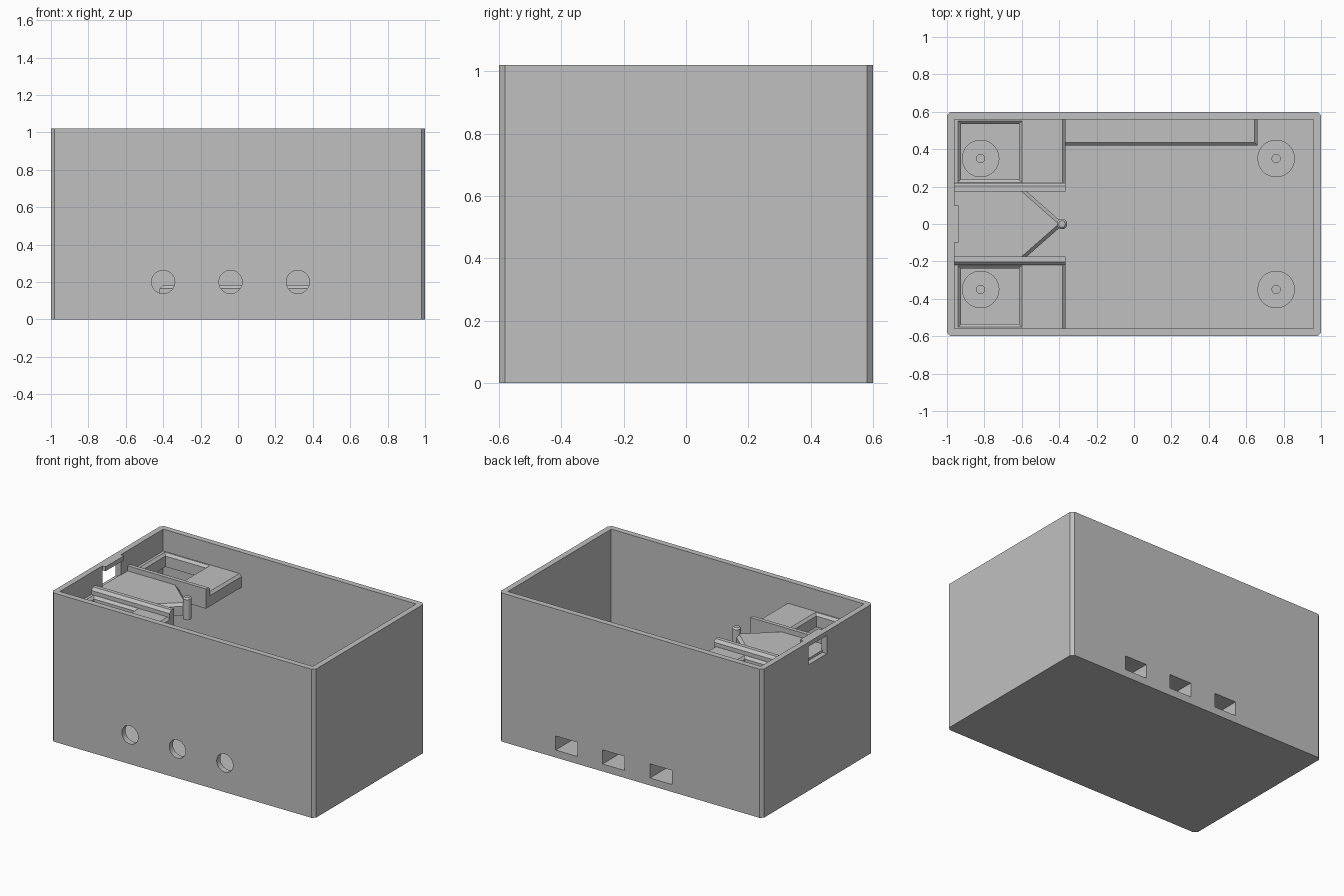
import bpy, bmesh, math
from mathutils import Vector, Matrix

if "Cube" in bpy.data.objects:
    bpy.data.objects.remove(bpy.data.objects["Cube"], do_unlink=True)

GREY = (0.53, 0.53, 0.53, 1)
grey = bpy.data.materials.new("plain_grey")
grey.use_nodes = True
grey.diffuse_color = GREY
grey.node_tree.nodes["Principled BSDF"].inputs["Base Color"].default_value = GREY


def finish(name, bm):
    bmesh.ops.recalc_face_normals(bm, faces=bm.faces)
    mesh = bpy.data.meshes.new(name)
    bm.to_mesh(mesh)
    bm.free()
    mesh.materials.append(grey)
    ob = bpy.data.objects.new(name, mesh)
    bpy.context.collection.objects.link(ob)
    return ob


def prism(name, outline, z0, z1):
    bm = bmesh.new()
    base = bm.faces.new([bm.verts.new((x, y, z0)) for x, y in outline])
    top = bmesh.ops.extrude_face_region(bm, geom=[base])["geom"]
    moved = [v for v in top if isinstance(v, bmesh.types.BMVert)]
    bmesh.ops.translate(bm, verts=moved, vec=(0, 0, z1 - z0))
    return finish(name, bm)


def box(name, x0, x1, y0, y1, z0, z1):
    return prism(name, [(x0, y0), (x1, y0), (x1, y1), (x0, y1)], z0, z1)


def cylinder(name, centre, radius, depth, axis="Z", sides=48):
    bm = bmesh.new()
    turn = Matrix.Rotation(math.pi / 2, 4, "X") if axis == "Y" else Matrix()
    bmesh.ops.create_cone(bm, cap_ends=True, segments=sides, radius1=radius,
                          radius2=radius, depth=depth,
                          matrix=Matrix.Translation(centre) @ turn)
    return finish(name, bm)


def cut(ob, cutters):
    """Subtract the cutters for good, leaving them in the scene to reuse."""
    for c in cutters:
        mod = ob.modifiers.new("cut", "BOOLEAN")
        mod.object, mod.operation, mod.solver = c, "DIFFERENCE", "EXACT"
    graph = bpy.context.evaluated_depsgraph_get()
    mesh = bpy.data.meshes.new_from_object(ob.evaluated_get(graph))
    ob.modifiers.clear()
    ob.data = mesh


def discard(cutters):
    for c in cutters:
        bpy.data.objects.remove(c, do_unlink=True)


def chamfer(ob, width, rule):
    """Bevel the sharp edges whose direction and midpoint satisfy the rule."""
    bm = bmesh.new()
    bm.from_mesh(ob.data)
    edges = []
    for e in bm.edges:
        a, b = (v.co for v in e.verts)
        if e.calc_face_angle(0) > 0.3 and rule((b - a).normalized(), (a + b) / 2):
            edges.append(e)
    bmesh.ops.bevel(bm, geom=edges, offset=width, segments=1, affect="EDGES")
    bm.to_mesh(ob.data)
    bm.free()


FLOOR, DECK, UNDER, RAIL = 0.05, 0.87, 0.78, 0.915

# Open case with chamfered upright corners
case = box("case", -1, 1, -0.6, 0.6, 0, 1.02)
chamfer(case, 0.02, lambda d, m: abs(d.z) > 0.9)

# Low block along the back wall
block = box("rear_block", -0.42, 0.66, 0.42, 0.57, FLOOR - 0.01, 0.18)
chamfer(block, 0.016, lambda d, m: m.z > 0.17 and m.y < 0.56)

# Openings: round at the front, square at the back, a window at the end
cavity = box("cavity", -0.96, 0.96, -0.56, 0.56, FLOOR, 1.2)
window = box("window", -1.1, -0.9, -0.1, 0.1, 0.865, 0.99)
rounds = [cylinder("round", (x, -0.6, 0.2), 0.062, 0.2, "Y") for x in (-0.4, -0.04, 0.32)]
squares = [box("square", x - 0.083, x + 0.083, 0.4, 0.7, FLOOR + 0.001, 0.148)
           for x in (-0.23, 0.13, 0.487)]
cut(case, [cavity, window] + rounds + squares)
cut(block, squares)
discard([cavity, window] + rounds + squares)

# Lip above the end window
box("window_lip", -0.965, -0.935, -0.1, 0.1, 0.99, 1.02)

# Round pads on the floor with a centre hole
for x in (-0.82, 0.76):
    for y in (-0.35, 0.35):
        pad = cylinder("floor_pad", (x, y, FLOOR + 0.005), 0.1, 0.03)
        hole = cylinder("pad_hole", (x, y, FLOOR + 0.015), 0.022, 0.03, sides=24)
        cut(pad, [hole])
        discard([hole])

# Side decks with open pockets, and the rails between them
for side, label in ((1, "back"), (-1, "front")):
    def span(a, b):
        return sorted((a * side, b * side))

    deck = box(label + "_deck", -0.965, -0.365, *span(0.2, 0.565), UNDER, DECK)
    pocket = box("pocket", -0.925, -0.615, *span(0.238, 0.535), 0.7, 1)
    cut(deck, [pocket])
    discard([pocket])
    chamfer(deck, 0.016, lambda d, m: m.z > DECK - 0.001 and (
        m.x > -0.37 or (-0.93 < m.x < -0.61 and 0.23 < abs(m.y) < 0.54)))

    rail = box(label + "_rail", -0.965, -0.365, *span(0.175, 0.22), UNDER, RAIL)
    chamfer(rail, 0.018, lambda d, m: m.z > RAIL - 0.001 and abs(m.y) > 0.21)

# Central tongue with a pointed, chamfered nose
tongue = prism("centre_tongue", [(-0.965, -0.18), (-0.58, -0.18), (-0.375, 0),
                                 (-0.58, 0.18), (-0.965, 0.18)], 0.8, 0.88)
chamfer(tongue, 0.018, lambda d, m: m.z > 0.87 and m.x > -0.57)

# Upright pin at the nose
pin = cylinder("nose_pin", (-0.385, 0, 0.85), 0.028, 0.15, sides=16)
chamfer(pin, 0.01, lambda d, m: m.z > 0.92)
